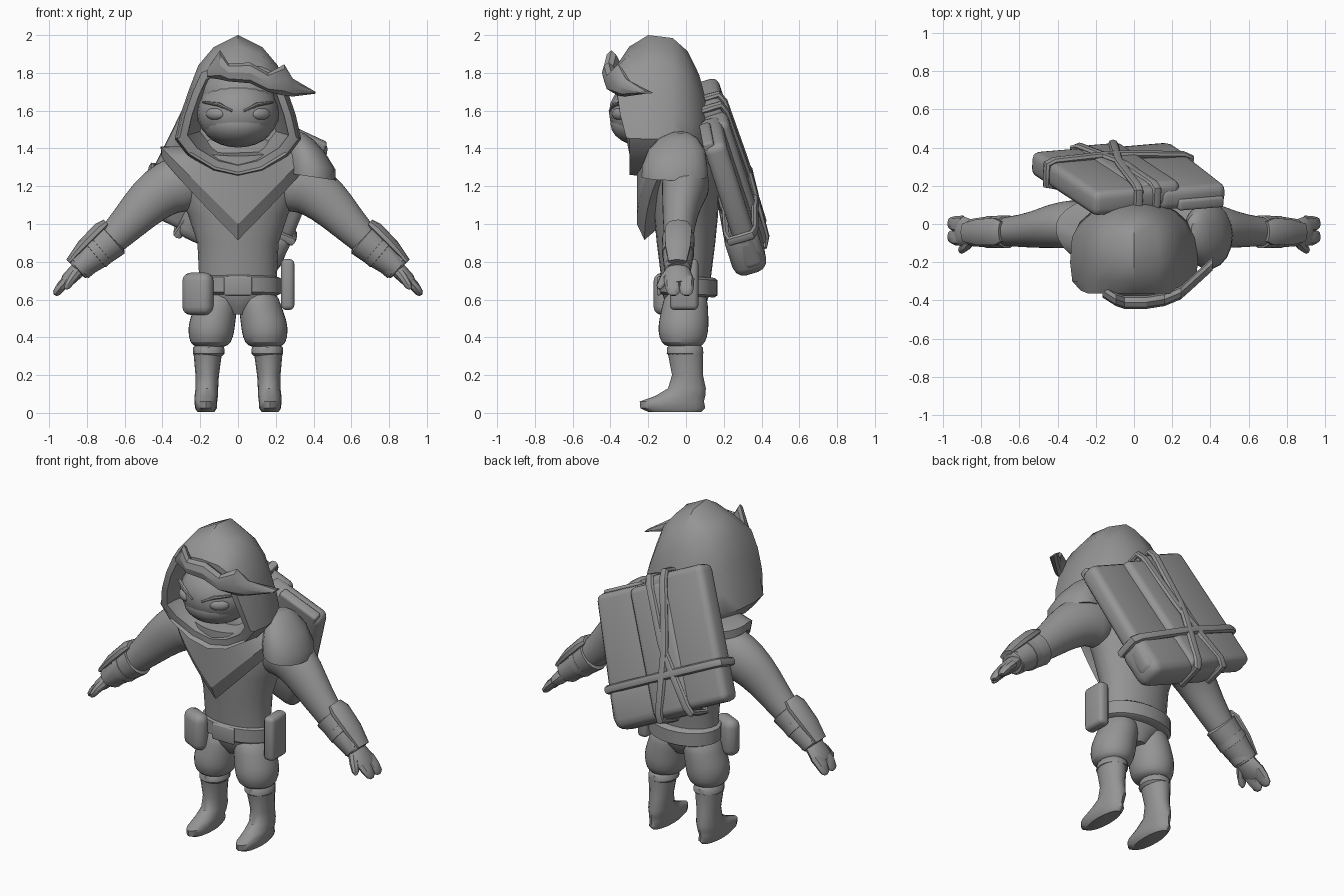
import bpy, bmesh, math
from mathutils import Vector as V, Matrix

if "Cube" in bpy.data.objects:
    bpy.data.objects.remove(bpy.data.objects["Cube"])

gray = bpy.data.materials.new("plain gray")
gray.diffuse_color = (0.3, 0.3, 0.3, 1)
gray.use_nodes = True
gray.node_tree.nodes["Principled BSDF"].inputs["Base Color"].default_value = gray.diffuse_color


def finish(name, bm, mirror=False, subsurf=0, angle=40):
    bmesh.ops.recalc_face_normals(bm, faces=bm.faces)
    me = bpy.data.meshes.new(name)
    bm.to_mesh(me)
    bm.free()
    me.materials.append(gray)
    ob = bpy.data.objects.new(name, me)
    bpy.context.collection.objects.link(ob)
    bpy.ops.object.select_all(action='DESELECT')
    ob.select_set(True)
    bpy.context.view_layer.objects.active = ob
    bpy.ops.object.shade_smooth_by_angle(angle=math.radians(angle))
    if mirror:
        ob.modifiers.new("mirror", 'MIRROR').use_mirror_merge = False
    if subsurf:
        ob.modifiers.new("subsurf", 'SUBSURF').levels = subsurf
        ob.modifiers["subsurf"].render_levels = subsurf
    return ob


def skin(name, rings, closed=False, **kw):
    """Join rings of points with quads and cap the ends."""
    bm = bmesh.new()
    vs = [[bm.verts.new(p) for p in r] for r in rings]
    n = len(vs[0])
    for r, s in list(zip(vs, vs[1:])) + ([(vs[-1], vs[0])] if closed else []):
        for i in range(n):
            j = (i + 1) % n
            bm.faces.new((r[i], r[j], s[j], s[i]))
    if not closed:
        bm.faces.new(vs[0])
        bm.faces.new(vs[-1])
    return finish(name, bm, **kw)


def oval(c, a, b, n=16):
    c, a, b = V(c), V(a), V(b)
    return [c + a * math.cos(2 * math.pi * i / n) + b * math.sin(2 * math.pi * i / n) for i in range(n)]


def stack(name, rows, n=16, **kw):
    """Horizontal ovals: x, y, z, radius x, radius y."""
    return skin(name, [oval((x, y, z), (rx, 0, 0), (0, ry, 0), n) for x, y, z, rx, ry in rows], **kw)


def tube(name, pts, radii, side=(0, 1, 0), n=12, closed=False, **kw):
    """Oval tube; radii are (across, along side)."""
    pts = [V(p) for p in pts]
    rings = []
    for i, p in enumerate(pts):
        if closed:
            t = pts[(i + 1) % len(pts)] - pts[i - 1]
        else:
            t = pts[min(i + 1, len(pts) - 1)] - pts[max(i - 1, 0)]
        a = V(side).cross(t).normalized()
        ra, rb = radii[i] if isinstance(radii, list) else radii
        rings.append(oval(p, a * ra, t.cross(a).normalized() * rb, n))
    return skin(name, rings, closed=closed, **kw)


def ball(name, c, r, rot=0, **kw):
    bm = bmesh.new()
    bmesh.ops.create_uvsphere(bm, u_segments=20, v_segments=12, radius=1)
    bm.transform(Matrix.Translation(c) @ Matrix.Rotation(rot, 4, 'Z') @ Matrix.Diagonal((*r, 1)))
    return finish(name, bm, **kw)


def box(name, size, mat, bevel=0.03, flare=0, **kw):
    """Rounded box; flare widens its low -x side."""
    bm = bmesh.new()
    bmesh.ops.create_cube(bm, size=1)
    bm.transform(Matrix.Diagonal((*size, 1)))
    bmesh.ops.bevel(bm, geom=bm.edges[:], offset=bevel, segments=3, profile=0.5, affect='EDGES')
    for v in bm.verts:
        v.co.x -= flare * (.5 - v.co.x / size[0]) * (.5 - v.co.y / size[1])
    bm.transform(mat)
    return finish(name, bm, **kw)


# Boots with cuffs, and puffed trousers
stack("boot", [(.17, -.06, .005, .045, .14), (.17, -.07, .025, .058, .172), (.17, -.075, .06, .06, .17),
               (.168, -.03, .09, .062, .132), (.165, .005, .13, .06, .1), (.163, .008, .2, .062, .082),
               (.16, -.003, .32, .076, .094)], mirror=True)
stack("boot_cuff", [(.155, -.005, .30, .07, .08), (.155, -.005, .315, .084, .097), (.155, -.005, .345, .082, .095),
                    (.155, -.005, .36, .07, .08)], mirror=True)
stack("trouser_leg", [(.147, -.01, .345, .08, .085), (.145, -.015, .37, .112, .12), (.142, -.015, .43, .126, .137),
                      (.136, -.012, .49, .125, .134), (.116, -.005, .56, .116, .125), (.1, 0, .66, .105, .11)],
      mirror=True, subsurf=1)

# Body
stack("torso", [(0, 0, .52, .06, .07), (0, 0, .57, .12, .105), (0, 0, .63, .205, .125), (0, 0, .7, .205, .13),
                (0, 0, .9, .215, .155), (0, 0, 1.05, .265, .17), (0, 0, 1.2, .33, .175), (0, 0, 1.32, .33, .165),
                (0, -.03, 1.4, .25, .15), (0, -.05, 1.46, .15, .1)], n=24)

# Belt, tilted, with two pouches
belt = []
for z, k in ((.62, .92), (.632, 1.03), (.712, 1.03), (.724, .92)):
    belt.append([p + V((0, 0, -.06 * p.y)) for p in oval((0, .01, z), (.22 * k, 0, 0), (0, .152 * k, 0), 24)])
skin("belt", belt)
box("belt_buckle", (.15, .02, .1), Matrix.Translation((0, -.143, .672)), .009)
box("hip_pouch", (.17, .1, .225), Matrix.Translation((-.212, -.105, .63)) @ Matrix.Rotation(-.45, 4, 'Z'), .045)
box("side_pouch", (.07, .15, .27), Matrix.Translation((.263, -.01, .68)), .025)

# Arms, bracers and hands
tube("arm", [(.2, 0, 1.22), (.33, 0, 1.215), (.42, -.01, 1.165), (.515, -.03, 1.08), (.64, -.04, .94), (.84, -.045, .765)],
     [(.16, .13), (.155, .13), (.14, .12), (.118, .098), (.088, .08), (.058, .06)], n=16, mirror=True, subsurf=1)
tube("bracer", [(.66, -.04, .925), (.665, -.04, .92), (.76, -.042, .838), (.85, -.045, .763), (.855, -.045, .758)],
     [(.08, .07), (.1, .088), (.085, .083), (.066, .072), (.055, .06)], n=14, mirror=True)
tube("bracer_plate", [(.695, -.04, 1.005), (.73, -.04, .975), (.82, -.043, .885), (.895, -.045, .8)],
     [(.024, .055), (.036, .075), (.034, .07), (.018, .05)], n=10, mirror=True)
for k in (.42, .86):
    c = V((.665, -.04, .92)).lerp(V((.85, -.045, .763)), k)
    d = V((.02, 0, -.017))
    r = .105 - .034 * k
    tube("bracer_strap", [c - d, c - d * .8, c + d * .8, c + d],
         [(r - .02, r - .025), (r, r - .004), (r, r - .004), (r - .02, r - .025)], n=14, mirror=True)
tube("palm", [(.82, -.045, .79), (.85, -.045, .755), (.9, -.04, .705), (.925, -.035, .68)],
     [(.035, .05), (.042, .068), (.038, .08), (.024, .07)], mirror=True)
for y in (-.07, -.0):
    tube("finger", [(.895, y, .71), (.935, y, .67), (.962, y + .004, .635), (.968, y + .004, .622)],
         [(.03, .044), (.027, .042), (.02, .032), (.008, .015)], n=8, mirror=True)
tube("thumb", [(.85, -.08, .75), (.88, -.115, .71), (.905, -.138, .67), (.91, -.14, .655)],
     [(.03, .03), (.026, .026), (.019, .02), (.008, .008)], n=8, mirror=True)

# Pointed neck cloth with a bevelled hem
neck, edge, hem, under = [], [], [], []
for i in range(48):
    t = 2 * math.pi * i / 48
    s, c = math.sin(t), math.cos(t)
    front = max(c, 0)
    x, y = .41 * s, -.02 - (.24 if c > 0 else .19) * c
    z = 1.0 + 1.0 * abs(x) if c > 0 else 1.41 + .06 * c
    neck.append(V((.25 * s, -.09 - .17 * c, 1.41 - .05 * front)))
    edge.append(V((x, y, z)))
    hem.append(V((x * .99, y * .98 + .035 * front, z - .05 - .035 * front)))
    under.append(V((x * .7, y * .6, z - .03)))
skin("neck_cloth", [neck, edge, hem, under], angle=30)

# Shoulder guard with a hanging rim
rows = [(.325, -.03, 1.485, .025, .04), (.335, -.04, 1.455, .065, .1), (.36, -.05, 1.395, .1, .15),
        (.385, -.06, 1.31, .13, .175), (.39, -.06, 1.25, .128, .178), (.38, -.06, 1.26, .1, .14)]
guard = []
for x, y, z, rx, ry in rows:
    guard.append([p + V((0, 0, -.15 * (p.x - x))) for p in oval((x, y, z), (rx, 0, 0), (0, ry, 0), 18)])
skin("shoulder_guard", guard, angle=30)

# Hood: a pointed outline carried from the inner lip over to the back
half = [(0, 2.0), (.13, 1.935), (.21, 1.84), (.26, 1.71), (.305, 1.58), (.335, 1.45), (.27, 1.365), (.13, 1.28), (0, 1.25)]
outline = half + [(-x, z) for x, z in half[-2:0:-1]]


def lip_y(z):
    return -.365 + max(0, 1.65 - z) * .24


# Each row: scale, depth (None follows the lip), how far the crown dips, height it shrinks to
hood = []
for k, y, dip, z0 in ((.6, -.1, .1, 1.55), (.78, -.25, .2, 1.55), (.8, None, .27, 1.55), (.92, None, .27, 1.55),
                      (.965, -.3, .1, 1.55), (1, -.2, 0, 1.55), (.97, -.07, 0, 1.48), (.85, .01, 0, 1.42),
                      (.65, .07, 0, 1.4), (.4, .11, 0, 1.4), (.1, .125, 0, 1.4)):
    ring = []
    for x, z in outline:
        f = k - dip * max(0, (z - 1.8) / .2)
        ring.append(V((x * k, lip_y(z) if y is None else y, z0 + (z - z0) * f)))
    hood.append(ring)
skin("hood", hood, angle=38)

# Face with eyes and slanted brows, and the hair
ball("head", (0, -.19, 1.59), (.218, .218, .185))
ball("jaw", (0, -.2, 1.53), (.19, .2, .125))
ball("scalp", (0, -.16, 1.68), (.2, .19, .19))
ball("eye", (.12, -.355, 1.583), (.056, .026, .032), rot=.55, mirror=True)
tube("brow", [(.03, -.4, 1.598), (.1, -.377, 1.632), (.185, -.315, 1.645)], [(.007, .01), (.011, .016), (.006, .01)],
     n=8, mirror=True)
lock = [(-.165, -.35, 1.82, 1.775), (-.095, -.395, 1.92, 1.765), (-.05, -.41, 1.85, 1.755), (.065, -.41, 1.855, 1.745),
        (.16, -.395, 1.80, 1.70), (.245, -.36, 1.845, 1.68), (.29, -.32, 1.77, 1.675), (.41, -.21, 1.70, 1.69)]
skin("hair_fringe", [oval((x, y, (a + b) / 2), (0, 0, (a - b) / 2), (0, .035, 0), 8) for x, y, a, b in lock], angle=30)

# Bundle on the back, leaning to one side
N = V((.055, 1, .3)).normalized()
U = V((-.9, -.0765, .42)).normalized()
W = N.cross(U)
frame = Matrix.Translation((-.02, .225, 1.29)) @ Matrix((U, W, N)).transposed().to_4x4()


def pack(name, u0, u1, v0, v1, n0, n1, bevel, flare=0):
    mid = Matrix.Translation(((u0 + u1) / 2, (v0 + v1) / 2, (n0 + n1) / 2))
    return box(name, (u1 - u0, v1 - v0, n1 - n0), frame @ mid, bevel, flare)


pack("tall_bedroll", .0, .385, -.42, .37, -.06, .075, .04)
pack("short_bedroll", -.4, -.02, -.4, .34, -.07, .05, .04, .05)
pack("middle_roll", -.14, .14, -.43, .33, -.05, .085, .04)
pack("inner_board", -.38, -.12, -.2, .36, -.07, -.01, .015)
pack("lower_roll", -.44, .14, -.44, -.18, -.12, .065, .06)


def strap(name, corners, side):
    pts = []
    for i, p in enumerate(corners):
        q = V(corners[(i + 1) % len(corners)])
        pts += [V(p).lerp(q, f) for f in (.1, .5, .9)]
    tube(name, [frame @ V(p) for p in pts], (.02, .026), side=side, n=8, closed=True)


strap("long_strap", [(.02, .365, .08), (.03, -.05, .09), (.12, -.44, .08), (.12, -.44, -.085), (.02, .365, -.06)], U)
strap("cross_strap", [(.13, .375, .08), (.05, -.05, .095), (-.1, -.44, .08), (-.1, -.44, -.1), (.13, .375, -.06)], U)
strap("wide_strap", [(-.44, -.2, .05), (0, -.2, .09), (.39, -.2, .08), (.39, -.2, -.06), (-.44, -.2, -.1)], W)
